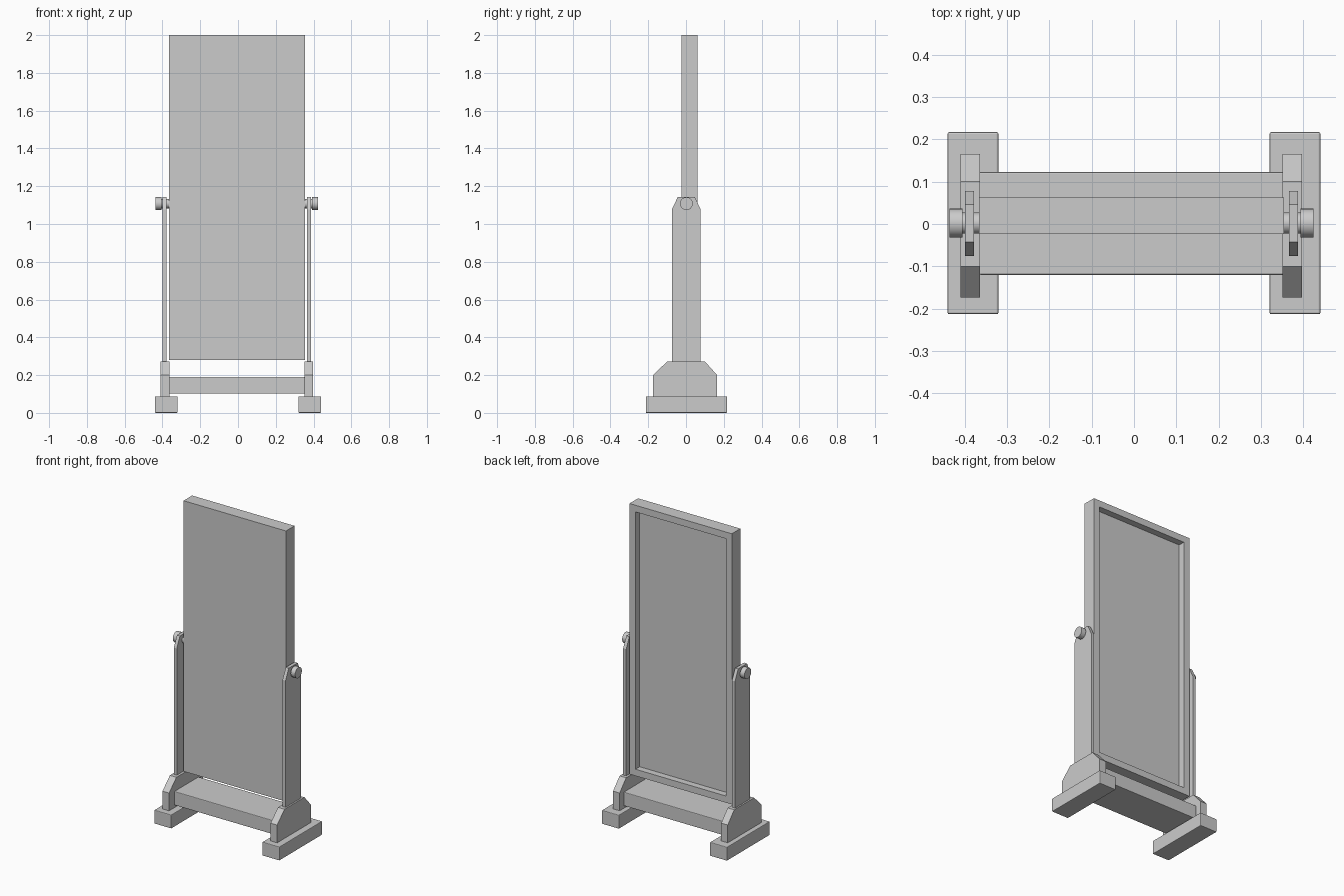
import bpy, bmesh
from math import pi
from mathutils import Matrix

cube = bpy.data.objects.get("Cube")
if cube:
    bpy.data.objects.remove(cube, do_unlink=True)

grey = bpy.data.materials.new("light grey")
grey.use_nodes = True
grey.diffuse_color = (0.6, 0.6, 0.6, 1)
grey.node_tree.nodes["Principled BSDF"].inputs["Base Color"].default_value = (0.6, 0.6, 0.6, 1)

MID = -0.006  # centre line of the swinging assembly


def finish(name, bm, bevel=0):
    bmesh.ops.recalc_face_normals(bm, faces=bm.faces)
    mesh = bpy.data.meshes.new(name)
    bm.to_mesh(mesh)
    bm.free()
    mesh.materials.append(grey)
    obj = bpy.data.objects.new(name, mesh)
    bpy.context.collection.objects.link(obj)
    if bevel:
        mod = obj.modifiers.new("soft edges", 'BEVEL')
        mod.width = bevel
        mod.segments = 2
    return obj


def add_box(bm, x, y, z):
    """Box from (min, max) ranges."""
    size = [r[1] - r[0] for r in (x, y, z)]
    centre = [(r[0] + r[1]) / 2 for r in (x, y, z)]
    bmesh.ops.create_cube(bm, size=1, matrix=Matrix.Translation(centre) @ Matrix.Diagonal((*size, 1)))


def box(name, x, y, z, bevel=0):
    bm = bmesh.new()
    add_box(bm, x, y, z)
    return finish(name, bm, bevel)


def plate(name, x, profile):
    """Side profile of (y, z) points extruded along x."""
    bm = bmesh.new()
    face = bm.faces.new([bm.verts.new((x[0], y, z)) for y, z in profile])
    moved = bmesh.ops.extrude_face_region(bm, geom=[face])["geom"]
    bmesh.ops.translate(bm, vec=(x[1] - x[0], 0, 0),
                        verts=[v for v in moved if isinstance(v, bmesh.types.BMVert)])
    return finish(name, bm)


def cylinder(name, x, radius):
    bm = bmesh.new()
    place = Matrix.Translation(((x[0] + x[1]) / 2, 0.002, 1.108)) @ Matrix.Rotation(pi / 2, 4, 'Y')
    bmesh.ops.create_cone(bm, cap_ends=True, segments=24, radius1=radius, radius2=radius,
                          depth=abs(x[1] - x[0]), matrix=place)
    obj = finish(name, bm)
    bpy.ops.object.select_all(action='DESELECT')
    bpy.context.view_layer.objects.active = obj
    obj.select_set(True)
    bpy.ops.object.shade_smooth_by_angle()


# Mirror panel with a recessed back
bm = bmesh.new()
add_box(bm, (MID - 0.36, MID + 0.36), (-0.024, 0.062), (0.28, 2.0))
back = max(bm.faces, key=lambda f: f.calc_center_median().y)
bmesh.ops.inset_region(bm, faces=[back], thickness=0.06)
moved = bmesh.ops.extrude_face_region(bm, geom=[back])["geom"]
bmesh.ops.translate(bm, vec=(0, -0.042, 0), verts=[v for v in moved if isinstance(v, bmesh.types.BMVert)])
if back.is_valid:
    bmesh.ops.delete(bm, geom=[back], context='FACES_ONLY')
finish("mirror_panel", bm)

# Cross bar between the brackets
box("cross_bar", (MID - 0.36, MID + 0.36), (-0.12, 0.123), (0.102, 0.19), 0.004)

# Stand parts on both sides
for side, s in (("right", -1), ("left", 1)):
    def span(inner, outer, centre=MID):
        return sorted((centre + s * inner, centre + s * outer))

    box(side + "_foot", span(0.32, 0.44, 0), (-0.213, 0.217), (0, 0.087), 0.004)
    plate(side + "_bracket", span(0.357, 0.403),
          [(-0.174, 0.087), (0.165, 0.087), (0.165, 0.2), (0.1, 0.272), (-0.1, 0.272), (-0.174, 0.2)])
    plate(side + "_upright", span(0.372, 0.393),
          [(-0.075, 0.26), (0.078, 0.26), (0.078, 1.077), (0.046, 1.144), (-0.043, 1.144), (-0.075, 1.077)])
    cylinder(side + "_pivot", span(0.35, 0.4), 0.025)
    cylinder(side + "_knob", span(0.399, 0.43), 0.034)
